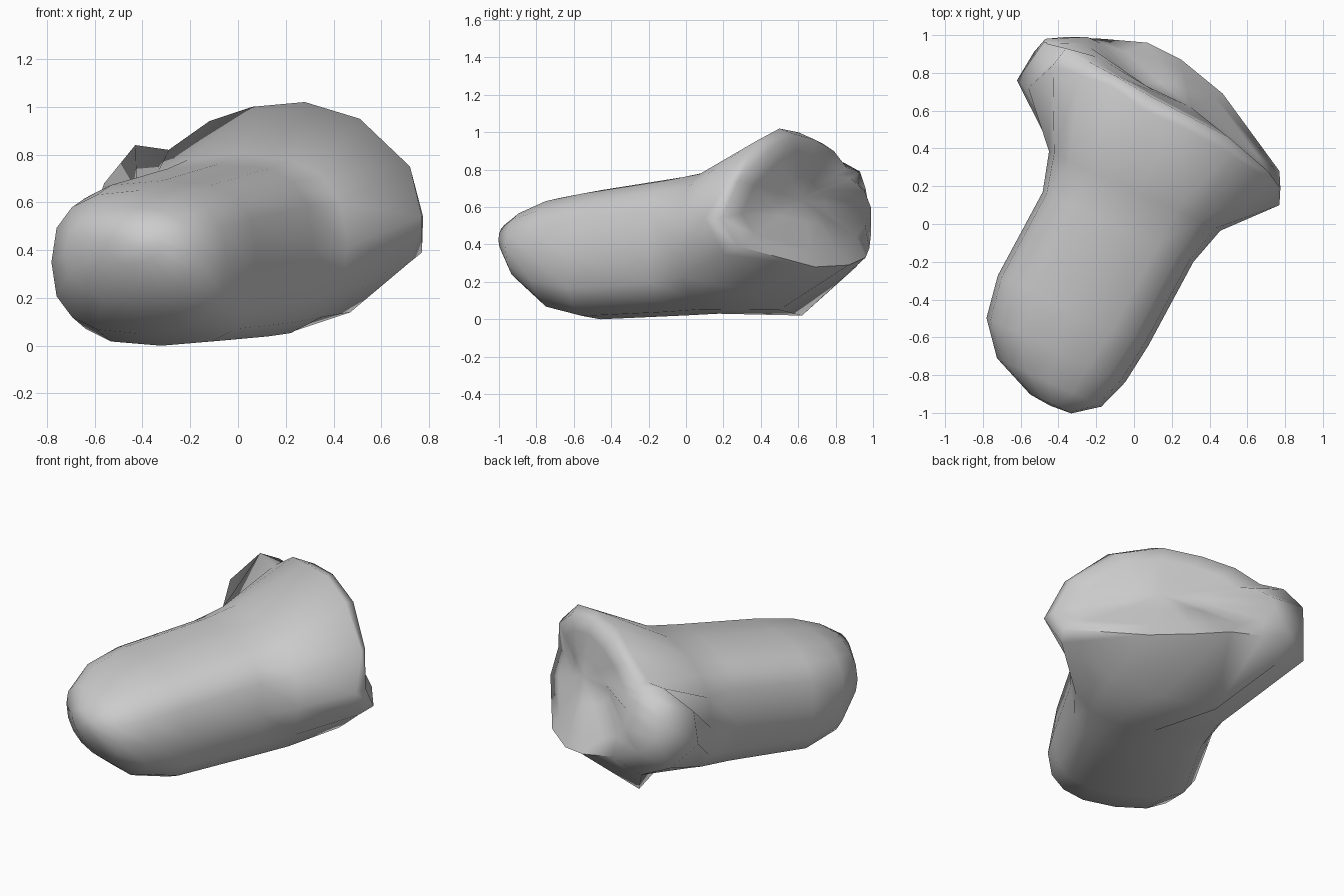
import bpy, bmesh, math
from mathutils import Vector

if "Cube" in bpy.data.objects:
    bpy.data.objects.remove(bpy.data.objects["Cube"])

N = 16
AXIS = Vector((0.42, 0.907, 0))      # direction of the shaft
SIDE = Vector((0.907, -0.42, 0))     # across the shaft


def section(t, left, right, low, high, power=3.0):
    """Rounded-box cross-section of the shaft at distance t."""
    pts = []
    for i in range(N):
        a = 2 * math.pi * i / N
        c, s = math.cos(a), math.sin(a)
        u = math.copysign(abs(c) ** (2 / power), c)
        v = math.copysign(abs(s) ** (2 / power), s)
        p = (left + right) / 2 + u * (right - left) / 2
        z = (low + high) / 2 + v * (high - low) / 2
        pts.append(AXIS * t + SIDE * p + Vector((0, 0, z)))
    return pts


# Shaft from the rounded front end to the neck
rings = [section(*r) for r in (
    (-1.05, -0.12, 0.12, 0.34, 0.51, 2.0),
    (-0.95, -0.36, 0.25, 0.19, 0.58, 2.3),
    (-0.78, -0.50, 0.31, 0.05, 0.65, 2.6),
    (-0.55, -0.54, 0.34, 0.00, 0.69),
    (-0.05, -0.51, 0.37, 0.02, 0.76),
    (0.16, -0.57, 0.43, 0.03, 0.80, 2.6),
)]

# Flared head outline, with the lobe on the left
head = [(0.77, 0.10, 0.54), (0.72, 0.23, 0.75), (0.51, 0.37, 0.95), (0.28, 0.50, 1.02),
        (0.06, 0.60, 1.00), (-0.12, 0.73, 0.94), (-0.29, 0.79, 0.82), (-0.43, 0.84, 0.84),
        (-0.56, 0.72, 0.68), (-0.62, 0.76, 0.50), (-0.53, 0.91, 0.38), (-0.32, 0.91, 0.28),
        (-0.10, 0.62, 0.02), (0.20, 0.50, 0.05), (0.47, 0.36, 0.14), (0.72, 0.20, 0.35)]

# Border of the joint face
border = [(0.775, 0.19, 0.54), (0.71, 0.28, 0.74), (0.50, 0.46, 0.92), (0.27, 0.58, 0.99),
          (0.06, 0.69, 0.96), (-0.11, 0.79, 0.90), (-0.24, 0.86, 0.81), (-0.36, 0.93, 0.79),
          (-0.48, 0.96, 0.70), (-0.47, 0.98, 0.58), (-0.36, 0.99, 0.46), (-0.16, 0.98, 0.38),
          (0.07, 0.96, 0.33), (0.25, 0.87, 0.29), (0.47, 0.69, 0.28), (0.77, 0.28, 0.39)]
rings += [[Vector(p) for p in head], [Vector(p) for p in border]]

# Shallow hollow of the joint face, leaving the lobe full
centre = Vector((0.30, 0.62, 0.64))
rings.append([p.lerp(centre, 0.25) for p in rings[-1]])
for i, bulge in ((7, 0.03), (8, 0.08), (9, 0.10), (10, 0.06), (11, 0.02)):
    rings[-1][i] += Vector((0.3, 1, 0)) * bulge
rings.append([p.lerp(centre, 0.65) for p in rings[-2]])

bm = bmesh.new()
loops = [[bm.verts.new(p) for p in ring] for ring in rings]
for a, b in zip(loops, loops[1:]):
    for i in range(N):
        j = (i + 1) % N
        bm.faces.new((a[j], a[i], b[i], b[j]))
tip = bm.verts.new(AXIS * -1.06 + Vector((0, 0, 0.42)))
hollow = bm.verts.new(centre)
for i in range(N):
    j = (i + 1) % N
    bm.faces.new((tip, loops[0][i], loops[0][j]))
    bm.faces.new((hollow, loops[-1][j], loops[-1][i]))

mesh = bpy.data.meshes.new("bone")
bm.to_mesh(mesh)
bm.free()
bone = bpy.data.objects.new("bone", mesh)
bpy.context.collection.objects.link(bone)
bpy.context.view_layer.objects.active = bone
bone.select_set(True)
bpy.ops.object.shade_smooth_by_angle(angle=math.radians(70))
